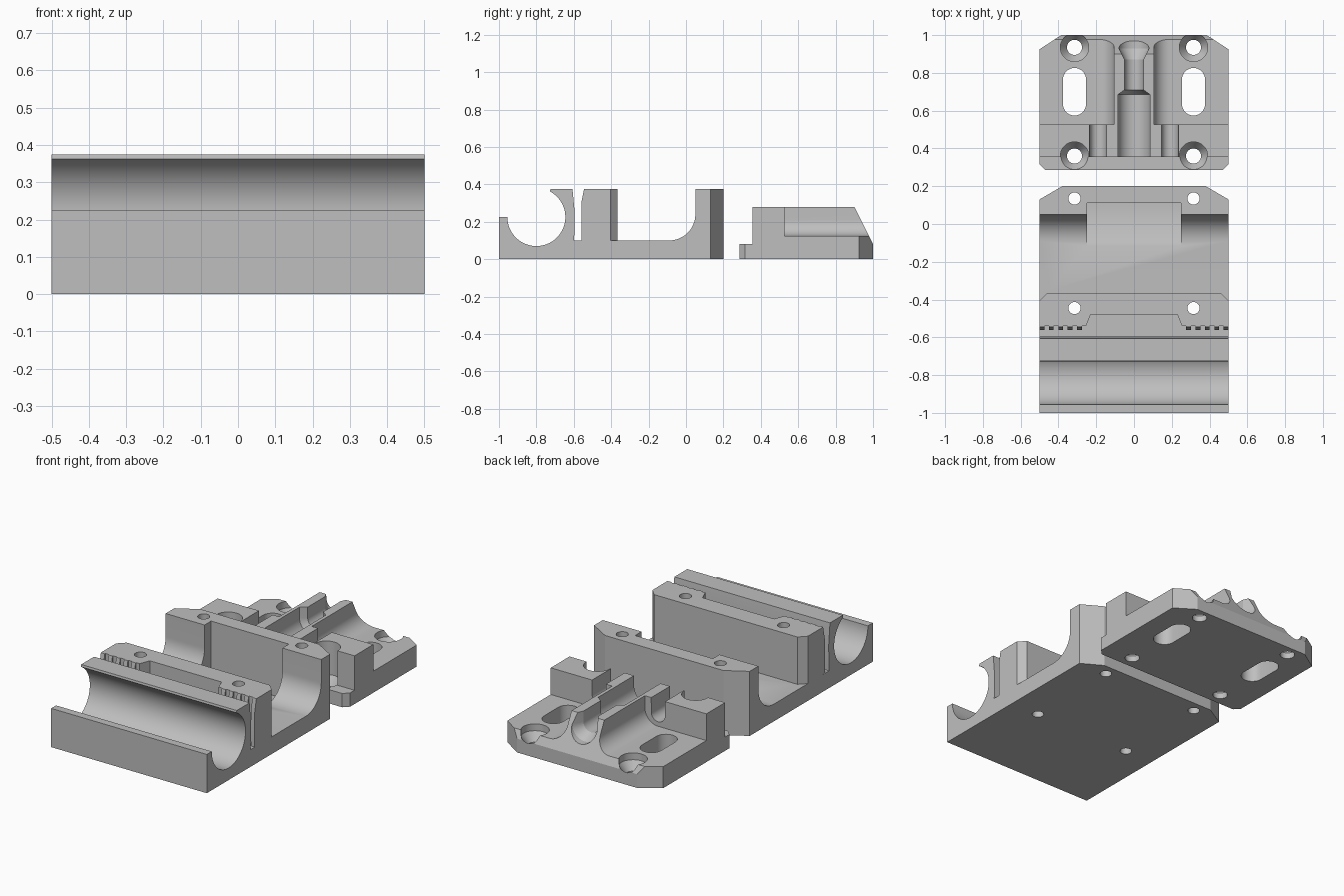
import bpy, bmesh
from math import sin, cos, radians, pi

cube = bpy.data.objects.get("Cube")
if cube:
    bpy.data.objects.remove(cube, do_unlink=True)

grey = bpy.data.materials.new("matte grey")
grey.use_nodes = True
grey.diffuse_color = (0.52, 0.52, 0.52, 1)
grey.node_tree.nodes["Principled BSDF"].inputs["Base Color"].default_value = grey.diffuse_color


def arc(cx, cy, r, a0, a1, n=16):
    angles = [radians(a0 + (a1 - a0) * i / n) for i in range(n + 1)]
    return [(cx + r * cos(a), cy + r * sin(a)) for a in angles]


def loft(name, sections, axis):
    """Solid through matching outlines, each given as (position on axis, points)."""
    place = {"x": lambda w, u, v: (w, u, v),
             "y": lambda w, u, v: (u, w, v),
             "z": lambda w, u, v: (u, v, w)}[axis]
    bm = bmesh.new()
    rings = [[bm.verts.new(place(w, u, v)) for u, v in pts] for w, pts in sections]
    bm.faces.new(rings[0])
    bm.faces.new(rings[-1])
    for a, b in zip(rings, rings[1:]):
        for i in range(len(a)):
            j = (i + 1) % len(a)
            bm.faces.new((a[i], a[j], b[j], b[i]))
    bmesh.ops.recalc_face_normals(bm, faces=bm.faces)
    mesh = bpy.data.meshes.new(name)
    bm.to_mesh(mesh)
    bm.free()
    mesh.materials.append(grey)
    ob = bpy.data.objects.new(name, mesh)
    bpy.context.collection.objects.link(ob)
    return ob


def prism(name, pts, axis, lo, hi):
    return loft(name, [(lo, pts), (hi, pts)], axis)


def combine(target, tool, operation="DIFFERENCE"):
    mod = target.modifiers.new("cut", "BOOLEAN")
    mod.operation, mod.solver, mod.object = operation, "EXACT", tool
    bpy.context.view_layer.objects.active = target
    bpy.ops.object.modifier_apply(modifier=mod.name)
    bpy.data.objects.remove(tool, do_unlink=True)


def mirrored(pts, side):
    return [(side * u, v) for u, v in pts]


def circle(x, y, r):
    return arc(x, y, r, 0, 350, 35)


def finish(ob):
    bpy.ops.object.select_all(action="DESELECT")
    ob.select_set(True)
    bpy.context.view_layer.objects.active = ob
    bpy.ops.object.shade_smooth_by_angle(angle=radians(25))


# Clamp body: one side profile holding the tube cradle, belt slot and channel
profile = [(-1, 0), (0.2, 0), (0.2, 0.375), (0.05, 0.375)]
profile += arc(-0.09, 0.24, 0.14, 0, -90)
profile += [(-0.365, 0.1), (-0.365, 0.375), (-0.54, 0.375), (-0.54, 0.1),
            (-0.598, 0.1), (-0.595, 0.25), (-0.607, 0.375), (-0.725, 0.375)]
profile += arc(-0.8, 0.225, 0.155, 62, -180, 44)
profile += [(-1, 0.225)]
body = prism("clamp_body", profile, "x", -0.5, 0.5)

# Curved pocket in the rear wall
R, low = 0.53, 0.05
pocket = [(0.11, 0.5), (-0.115, 0.5)]
pocket += [(y, low + R - (R * R - (y - 0.11) ** 2) ** 0.5)
           for y in [-0.115 + 0.225 * i / 12 for i in range(13)]]
combine(body, prism("pocket", pocket, "x", -0.25, 0.25))

# Relief in the belt clamp wall
relief = [(-0.262, -0.56), (-0.23, -0.48), (0.23, -0.48), (0.262, -0.56)]
combine(body, prism("relief", relief, "z", 0.1, 0.5))

for s in (-1, 1):
    # Bevelled vertical corners
    combine(body, prism("corner", mirrored([(0.5, 0.13), (0.38, 0.2), (0.38, 0.3), (0.6, 0.3),
                                            (0.6, 0.13)], s), "z", -0.1, 0.5))
    combine(body, prism("corner", mirrored([(0.51, -0.415), (0.445, -0.35), (0.51, -0.35)], s),
                    "z", 0.1, 0.5))
    # Screw holes
    for y in (0.135, -0.445):
        combine(body, prism("hole", circle(s * 0.315, y, 0.032), "z", -0.1, 0.5))
    # Belt teeth with sloping tops
    tooth = [(-0.53, 0.09), (-0.56, 0.09), (-0.56, 0.3), (-0.545, 0.375), (-0.53, 0.375)]
    for i in range(5):
        x = s * (0.487 - 0.0495 * i)
        combine(body, prism("tooth", tooth, "x", x - 0.0125, x + 0.0125), "UNION")
finish(body)

# Slide plate: plan outline, then cut to its stepped and sloping height
half = [(0.47, 0.285), (0.5, 0.315), (0.5, 0.925), (0.385, 1)]
plate = prism("slide_plate", half + mirrored(half[::-1], -1), "z", 0, 0.28)
combine(plate, prism("front_step", [(0.2, 0.08), (0.355, 0.08), (0.355, 0.4), (0.2, 0.4)],
                 "x", -0.6, 0.6))
combine(plate, prism("rear_slope", [(1.02, 0.04), (1.1, 0.04), (1.1, 0.4), (0.84, 0.4)],
                 "x", -0.6, 0.6))

for s in (-1, 1):
    # Low side floors blending up into the central ridge
    side = [(0.6, 0.4), (0.6, 0.125)] + arc(0.19, 0.21, 0.085, -90, -180) + [(0.105, 0.4)]
    combine(plate, prism("side_floor", mirrored(side, s), "y", 0.527, 1.1))
    # Round-bottomed bolt channels
    bolt = [(0.235, 0.4)] + arc(0.19, 0.195, 0.044, 0, -180) + [(0.145, 0.4)]
    combine(plate, prism("bolt_channel", mirrored(bolt, s), "y", 0.2, 0.6))
    # Long adjustment slots
    slot = arc(s * 0.315, 0.765, 0.061, 0, 180) + arc(s * 0.315, 0.635, 0.061, 180, 360)
    combine(plate, prism("long_slot", slot, "z", -0.1, 0.4))
    # Countersunk holes
    for y in (0.36, 0.935):
        steps = [(-0.1, 0.04), (0.035, 0.04), (0.085, 0.075), (0.4, 0.075)]
        combine(plate, loft("screw_hole", [(z, circle(s * 0.315, y, r)) for z, r in steps], "z"))


# Central channel: wide, necked, then flared at the rear
def trough(r):
    return [(r, 0.4)] + arc(0, 0.22, r, 0, -180, 24) + [(-r, 0.4)]


steps = [(0.2, 0.085), (0.685, 0.085), (0.71, 0.05), (0.87, 0.05),
         (0.895, 0.062), (0.93, 0.08), (1.1, 0.08)]
combine(plate, loft("channel", [(y, trough(r)) for y, r in steps], "y"))
finish(plate)
